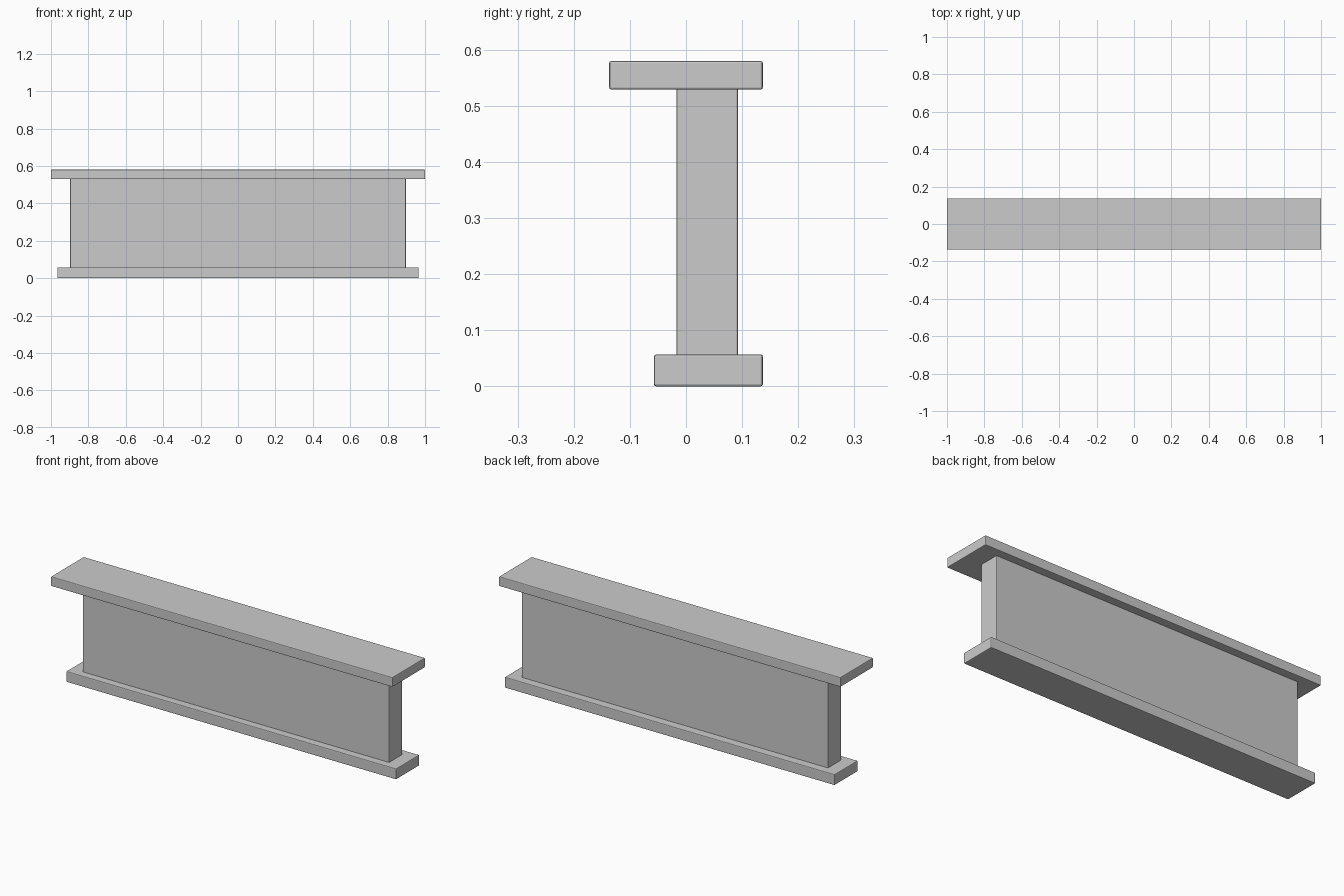
import bpy, bmesh

if "Cube" in bpy.data.objects:
    bpy.data.objects.remove(bpy.data.objects["Cube"])


def slab(name, x, y, z, bevel=0.004):
    """Box from (min, max) ranges with finely softened edges."""
    bm = bmesh.new()
    bmesh.ops.create_cube(bm, size=1)
    for v in bm.verts:
        v.co = [r[0] if c < 0 else r[1] for c, r in zip(v.co, (x, y, z))]
    mesh = bpy.data.meshes.new(name)
    bm.to_mesh(mesh)
    bm.free()
    obj = bpy.data.objects.new(name, mesh)
    bpy.context.collection.objects.link(obj)
    mod = obj.modifiers.new("soft_edges", 'BEVEL')
    mod.width = bevel
    mod.segments = 2
    return obj


# Wide top flange
slab("top_flange", (-1.0, 1.0), (-0.137, 0.137), (0.529, 0.58))
# Narrower bottom flange, flush with the top one at the back
slab("bottom_flange", (-0.966, 0.966), (-0.057, 0.137), (0.0, 0.057))
# Upright web, its ends seated just inside the flanges
slab("web", (-0.897, 0.897), (-0.017, 0.093), (0.052, 0.534))
